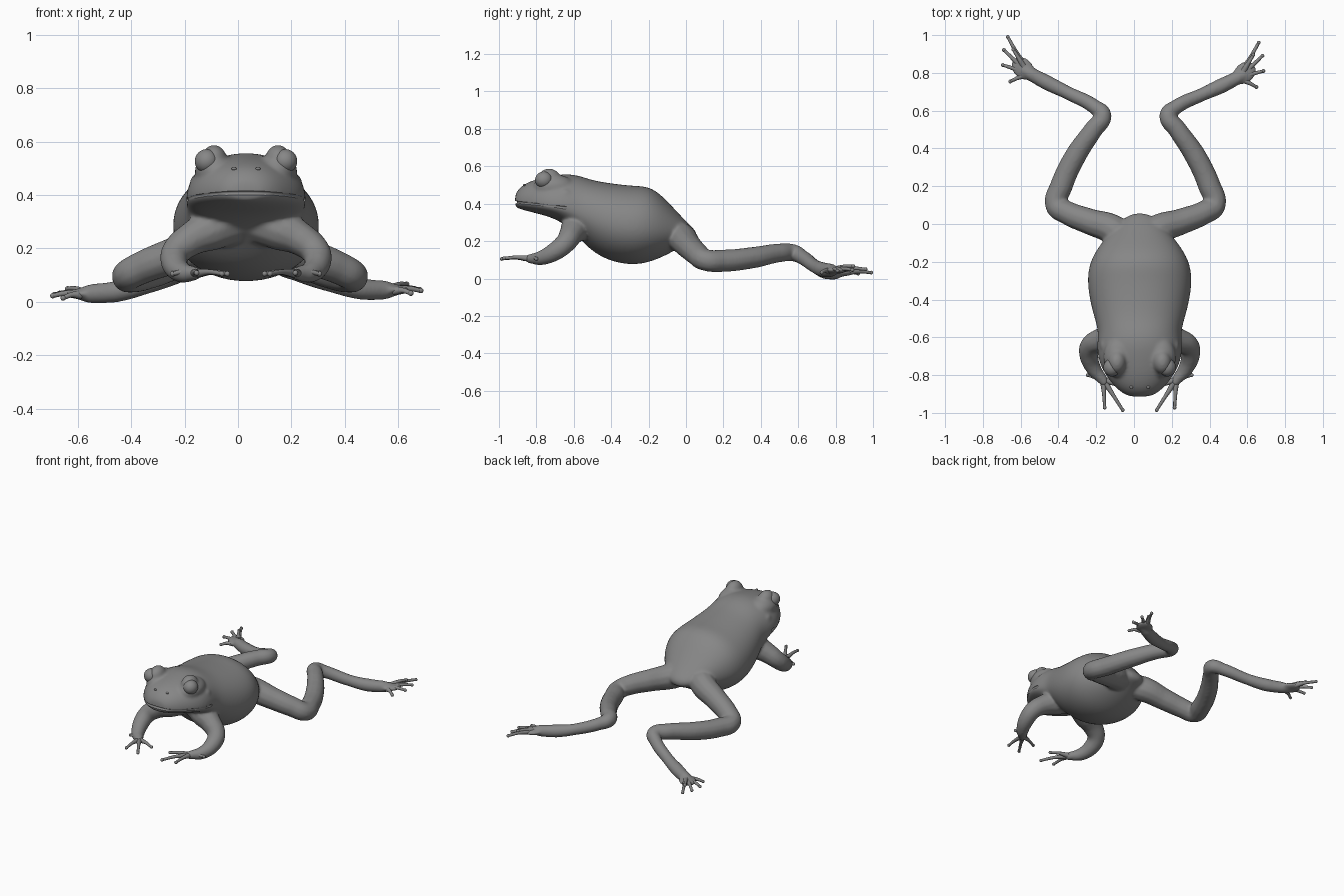
import bpy, bmesh, math
from mathutils import Vector

if "Cube" in bpy.data.objects:
    bpy.data.objects.remove(bpy.data.objects["Cube"])

CX = 0.03  # body centre line is slightly off to one side
SKIN = bpy.data.materials.new("dark_grey")
SKIN.diffuse_color = (0.24, 0.24, 0.24, 1)
SKIN.use_nodes = True
SKIN.node_tree.nodes["Principled BSDF"].inputs["Base Color"].default_value = SKIN.diffuse_color


def activate(objs):
    bpy.ops.object.select_all(action='DESELECT')
    for o in objs:
        o.select_set(True)
    bpy.context.view_layer.objects.active = objs[0]


def tube(name, pts):
    """Smooth tube through (x, y, z, radius) points, returned as a mesh object."""
    cu = bpy.data.curves.new(name, 'CURVE')
    cu.dimensions = '3D'
    cu.bevel_depth = 1.0
    cu.bevel_resolution = 4
    cu.resolution_u = 8
    cu.use_fill_caps = True
    sp = cu.splines.new('BEZIER')
    sp.bezier_points.add(len(pts) - 1)
    for bp, p in zip(sp.bezier_points, pts):
        bp.co = p[:3]
        bp.radius = p[3]
        bp.handle_left_type = bp.handle_right_type = 'AUTO'
    ob = bpy.data.objects.new(name, cu)
    bpy.context.collection.objects.link(ob)
    activate([ob])
    bpy.ops.object.convert(target='MESH')
    return bpy.context.view_layer.objects.active


def ball(name, loc, scale, turn=0):
    bpy.ops.mesh.primitive_uv_sphere_add(segments=32, ring_count=20, location=loc)
    ob = bpy.context.object
    ob.name = name
    ob.scale = scale
    ob.rotation_euler[2] = turn
    bpy.ops.object.transform_apply(location=True, rotation=True, scale=True)
    return ob


def digits(name, base, tips, spread=0.35):
    """Thin toes with rounded tips fanning out from a base point."""
    parts = []
    b = Vector(base)
    mean = sum((Vector(t) for t in tips), Vector()) / len(tips)
    for t in tips:
        t = Vector(t)
        root = b + (t - mean) * spread
        m = root.lerp(t, 0.5) + Vector((0, 0, 0.006))
        parts.append(tube(name, [(*root, 0.017), (*m, 0.010), (*t, 0.008)]))
        parts.append(ball(name, t, (0.010, 0.010, 0.010)))
    activate(parts)
    bpy.ops.object.join()
    bpy.ops.object.shade_smooth_by_angle(angle=math.radians(50))
    bpy.context.object.name = name


# torso and head sections: y, half width, top, bottom, height of widest point
SECTIONS = [
    (-0.915, 0.05, 0.445, 0.385, 0.408), (-0.90, 0.085, 0.472, 0.376, 0.406),
    (-0.87, 0.127, 0.505, 0.366, 0.403), (-0.80, 0.184, 0.533, 0.348, 0.396),
    (-0.72, 0.223, 0.550, 0.328, 0.387), (-0.64, 0.228, 0.562, 0.285, 0.378),
    (-0.57, 0.220, 0.552, 0.215, 0.36), (-0.50, 0.240, 0.526, 0.140, 0.33),
    (-0.40, 0.268, 0.510, 0.088, 0.29), (-0.28, 0.282, 0.496, 0.068, 0.28),
    (-0.18, 0.260, 0.496, 0.089, 0.28), (-0.08, 0.190, 0.394, 0.136, 0.26),
    (0.00, 0.115, 0.305, 0.186, 0.245), (0.06, 0.05, 0.250, 0.205, 0.23)]
N = 24
bm = bmesh.new()
rings = []
for y, hw, top, bot, mid in SECTIONS:
    ring = []
    for i in range(N):
        a = 2 * math.pi * i / N
        c, s = math.cos(a), math.sin(a)
        e = 0.94 if s > 0 else 1.0
        x = CX + hw * math.copysign(abs(c) ** e, c)
        h = (top - mid) if s > 0 else (mid - bot)
        ring.append(bm.verts.new((x, y, mid + h * math.copysign(abs(s) ** e, s))))
    rings.append(ring)
for r0, r1 in zip(rings, rings[1:]):
    for i in range(N):
        j = (i + 1) % N
        bm.faces.new((r0[i], r0[j], r1[j], r1[i]))
bm.faces.new(rings[0])
bm.faces.new(rings[-1])
bmesh.ops.recalc_face_normals(bm, faces=bm.faces)
me = bpy.data.meshes.new("frog_body")
bm.to_mesh(me)
bm.free()
body = bpy.data.objects.new("frog_body", me)
bpy.context.collection.objects.link(body)
sub = body.modifiers.new("round", 'SUBSURF')
sub.levels = 2
activate([body])
bpy.ops.object.modifier_apply(modifier="round")
skin = [body]

# arms, brow mounds, eardrums, eyes, nostrils and fingers on both sides
ARM = [(0.05, -0.55, 0.30, 0.085), (0.13, -0.59, 0.27, 0.080), (0.205, -0.615, 0.235, 0.064),
       (0.26, -0.645, 0.19, 0.056), (0.268, -0.70, 0.145, 0.051), (0.238, -0.775, 0.110, 0.040),
       (0.20, -0.82, 0.106, 0.029), (0.18, -0.85, 0.106, 0.022)]
FINGERS = [(0.09, -0.985, 0.105), (0.185, -0.972, 0.108), (0.275, -0.80, 0.105), (0.07, -0.87, 0.105)]
for side, s in (("right", 1), ("left", -1)):
    skin.append(tube("arm", [(CX + s * x, y, z, r) for x, y, z, r in ARM]))
    skin.append(ball("brow", (CX + s * 0.120, -0.732, 0.533), (0.048, 0.062, 0.055)))
    skin.append(ball("brow_base", (CX + s * 0.112, -0.705, 0.490), (0.080, 0.110, 0.066)))
    skin.append(ball("eardrum", (CX + s * 0.192, -0.645, 0.445), (0.018, 0.032, 0.032)))
    e = ball(side + "_eye", (CX + s * 0.147, -0.760, 0.527), (0.045, 0.047, 0.045))
    n = ball(side + "_nostril", (CX + s * 0.045, -0.864, 0.499), (0.010, 0.007, 0.006))
    for o in (e, n):
        activate([o])
        bpy.ops.object.shade_smooth()
    digits(side + "_fingers", (CX + s * 0.19, -0.83, 0.106),
           [(CX + s * x, y, z) for x, y, z in FINGERS], 0.08)

# hind legs: thigh, shin, long ankle and foot
LEG = [(0.06, -0.10, 0.245, 0.075), (0.12, -0.035, 0.222, 0.082), (0.25, 0.013, 0.175, 0.070),
       (0.37, 0.06, 0.13, 0.063),
       (0.427, 0.10, 0.10, 0.059), (0.40, 0.20, 0.095, 0.061), (0.325, 0.36, 0.112, 0.058),
       (0.23, 0.50, 0.137, 0.051), (0.18, 0.575, 0.137, 0.047), (0.22, 0.617, 0.117, 0.040),
       (0.36, 0.685, 0.068, 0.036), (0.46, 0.73, 0.048, 0.041), (0.55, 0.775, 0.044, 0.037),
       (0.59, 0.795, 0.044, 0.024)]
TOES = [(0.66, 0.960, 0.050), (0.632, 0.895, 0.066), (0.68, 0.890, 0.046),
        (0.685, 0.81, 0.042), (0.648, 0.725, 0.032)]


def left(p):
    """Mirror a point to the left leg, whose foot sits slightly further back and lower."""
    x, y, z = p[:3]
    far = max(0, x - 0.2) if y > 0.58 else 0
    return (0.015 - 0.05 * far - x, y + 0.065 * far, z - 0.04 * far) + tuple(p[3:])


for side, f in (("right", lambda p: p), ("left", left)):
    skin.append(tube("leg", [f(p) for p in LEG]))
    # broad flat webbing at the root of the toes
    skin.append(ball("web", f((0.585, 0.80, 0.045)), (0.070, 0.055, 0.019),
                     math.radians(45 if side == "right" else 135)))
    digits(side + "_toes", f((0.59, 0.80, 0.046)), [f(t) for t in TOES], 0.3)

# blend body and limbs into one skin
activate(skin)
bpy.ops.object.join()
body = bpy.context.object
body.name = "frog_body"
rm = body.modifiers.new("blend", 'REMESH')
rm.mode = 'VOXEL'
rm.voxel_size = 0.0075
sm = body.modifiers.new("soften", 'SMOOTH')
sm.factor = 0.5
sm.iterations = 14

# mouth groove following the widest line of the head
half = [(hw * 0.985, y, mid) for y, hw, t, b, mid in SECTIONS[1:6]]
path = [(CX - x, y, z, 0.008) for x, y, z in reversed(half)]
path += [(CX, -0.912, 0.408, 0.008)]
path += [(CX + x, y, z, 0.008) for x, y, z in half]
cutter = tube("mouth_cutter", path)
cutter.hide_render = True
bo = body.modifiers.new("mouth", 'BOOLEAN')
bo.operation = 'DIFFERENCE'
bo.object = cutter
activate([body])
for m in ("blend", "soften", "mouth"):
    bpy.ops.object.modifier_apply(modifier=m)
bpy.data.objects.remove(cutter)
activate([body])
bpy.ops.object.shade_smooth_by_angle(angle=math.radians(40))

# one dark grey for every part
for o in bpy.data.objects:
    o.data.materials.clear()
    o.data.materials.append(SKIN)
